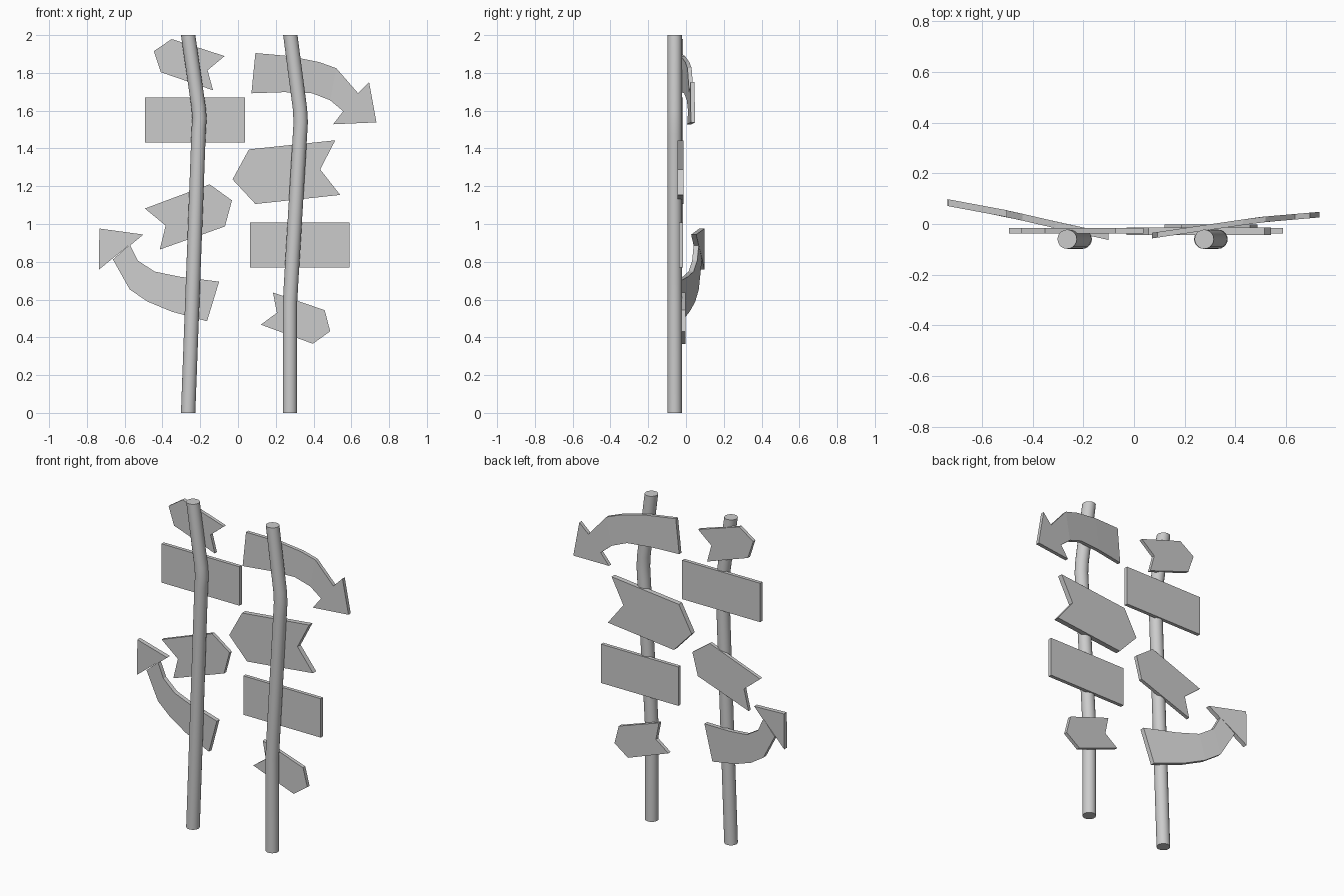
import bpy, bmesh, math

if "Cube" in bpy.data.objects:
    bpy.data.objects.remove(bpy.data.objects["Cube"])


def finish(name, bm):
    bmesh.ops.recalc_face_normals(bm, faces=bm.faces)
    mesh = bpy.data.meshes.new(name)
    bm.to_mesh(mesh)
    bm.free()
    ob = bpy.data.objects.new(name, mesh)
    bpy.context.collection.objects.link(ob)
    return ob


def thicken(bm, t):
    """Extrude all faces backwards (+y) by t."""
    ext = bmesh.ops.extrude_face_region(bm, geom=bm.faces[:], use_keep_orig=True)
    verts = [g for g in ext["geom"] if isinstance(g, bmesh.types.BMVert)]
    bmesh.ops.translate(bm, verts=verts, vec=(0, t, 0))


def plate(name, outline, y0, y1):
    """Flat sign from an x-z outline."""
    bm = bmesh.new()
    bm.faces.new([bm.verts.new((x, y0, z)) for x, z in outline])
    thicken(bm, y1 - y0)
    return finish(name, bm)


def bent_arrow(name, upper, lower, head, depth, t):
    """Curved arrow: strip of quads plus a head, y follows x through depth."""
    def y_at(x):
        for (xa, ya), (xb, yb) in zip(depth, depth[1:]):
            if x <= xb or (xb, yb) == depth[-1]:
                return ya + (yb - ya) * (x - xa) / (xb - xa)
    bm = bmesh.new()
    up, lo, hd = [[bm.verts.new((x, y_at(x), z)) for x, z in pts]
                  for pts in (upper, lower, head)]
    for i in range(len(up) - 1):
        bm.faces.new((up[i], up[i + 1], lo[i + 1], lo[i]))
    bm.faces.new([up[-1]] + hd + [lo[-1]])
    thicken(bm, t)
    return finish(name, bm)


def pole(name, path, y=-0.06, r=0.038, n=20):
    """Bent pole with level ends."""
    bm = bmesh.new()
    rings = [[bm.verts.new((x + r * math.cos(math.tau * k / n),
                            y + r * math.sin(math.tau * k / n), z))
              for k in range(n)] for x, z in path]
    for a, b in zip(rings, rings[1:]):
        for k in range(n):
            bm.faces.new((a[k], a[(k + 1) % n], b[(k + 1) % n], b[k]))
    bm.faces.new(rings[0])
    bm.faces.new(rings[-1])
    ob = finish(name, bm)
    bpy.ops.object.select_all(action='DESELECT')
    ob.select_set(True)
    bpy.context.view_layer.objects.active = ob
    bpy.ops.object.shade_smooth_by_angle(angle=math.radians(30))


def rect(x0, x1, z0, z1):
    return [(x0, z0), (x1, z0), (x1, z1), (x0, z1)]


# Poles
pole("left_pole", [(-0.264, 0), (-0.208, 1.5), (-0.204, 1.56), (-0.209, 1.62), (-0.264, 2)])
pole("right_pole", [(0.275, 0), (0.275, 0.58), (0.283, 0.72), (0.328, 1.47),
                    (0.332, 1.54), (0.328, 1.61), (0.277, 2)])

# Rectangular boards
plate("left_board", rect(-0.493, 0.037, 1.432, 1.671), -0.038, -0.016)
plate("right_board", rect(0.063, 0.589, 0.769, 1.008), -0.038, -0.016)

# Straight arrow signs
plate("top_left_arrow", [(-0.446, 1.915), (-0.351, 1.979), (-0.071, 1.889),
                         (-0.161, 1.814), (-0.132, 1.708), (-0.409, 1.804)], -0.037, -0.016)
plate("middle_left_arrow", [(-0.493, 1.082), (-0.15, 1.21), (-0.032, 1.125),
                            (-0.069, 0.987), (-0.414, 0.865), (-0.383, 0.992)], -0.037, -0.016)
plate("middle_right_arrow", [(0.058, 1.395), (0.515, 1.443), (0.435, 1.289),
                             (0.541, 1.154), (0.092, 1.106), (-0.029, 1.236)], -0.044, -0.013)
plate("bottom_right_arrow", [(0.185, 0.637), (0.459, 0.544), (0.488, 0.432),
                             (0.396, 0.366), (0.121, 0.467), (0.206, 0.53)], -0.024, -0.002)

# Curved arrow signs
bent_arrow("top_right_curved_arrow",
           [(0.092, 1.905), (0.272, 1.889), (0.43, 1.857), (0.52, 1.825), (0.636, 1.692)],
           [(0.071, 1.692), (0.245, 1.698), (0.393, 1.692), (0.488, 1.655), (0.557, 1.597)],
           [(0.694, 1.751), (0.733, 1.538), (0.504, 1.528)],
           [(0.07, -0.057), (0.3, -0.023), (0.5, 0.006), (0.733, 0.026)], 0.022)
bent_arrow("bottom_left_curved_arrow",
           [(-0.1, 0.695), (-0.309, 0.721), (-0.441, 0.748), (-0.53, 0.806), (-0.573, 0.891)],
           [(-0.164, 0.485), (-0.351, 0.536), (-0.478, 0.589), (-0.573, 0.653), (-0.662, 0.812)],
           [(-0.736, 0.759), (-0.734, 0.976), (-0.501, 0.944)],
           [(-0.736, 0.071), (-0.5, 0.027), (-0.3, -0.019), (-0.1, -0.063)], 0.027)
